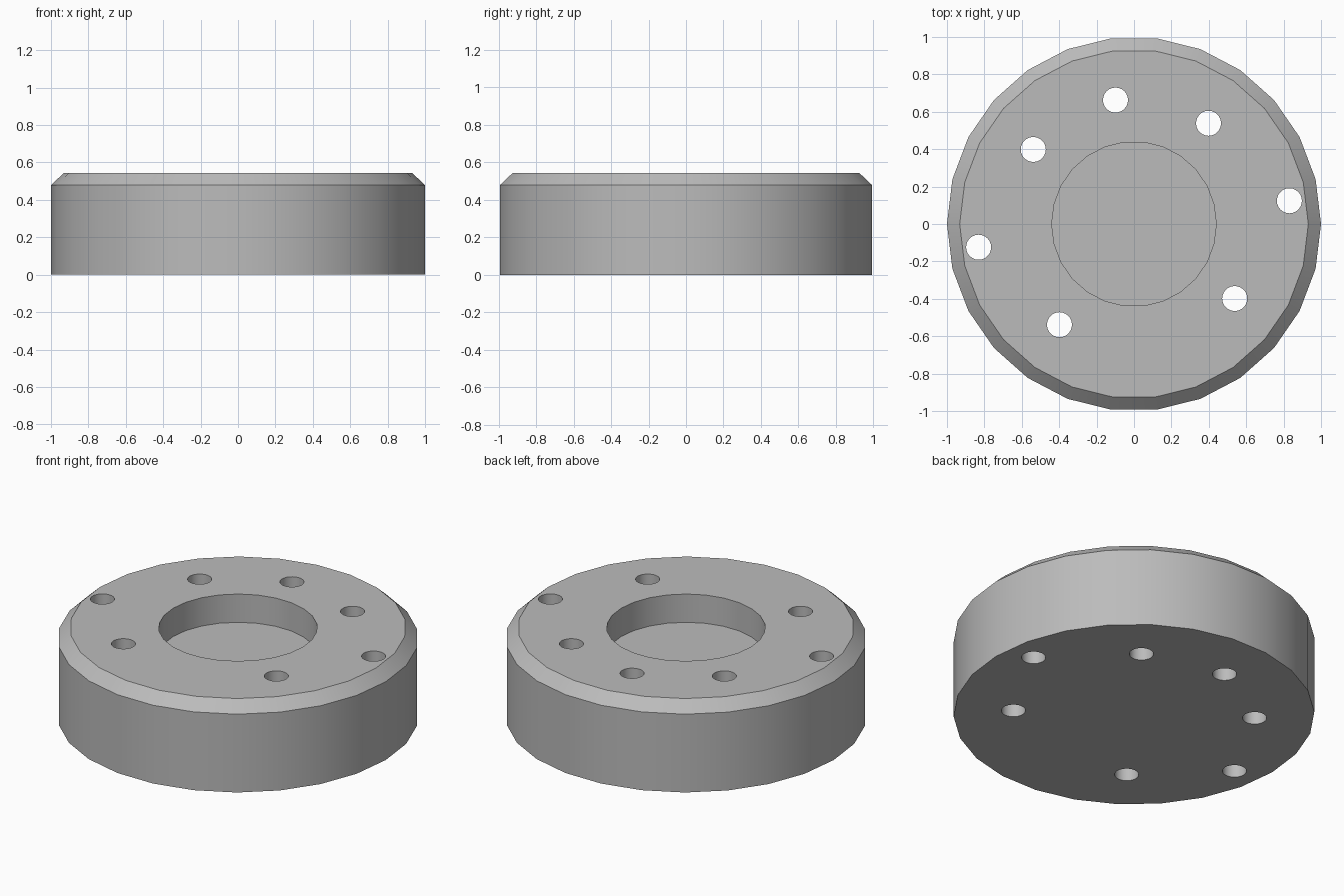
import bpy, bmesh
from math import radians, cos, sin, pi
from mathutils import Matrix

cube = bpy.data.objects.get("Cube")
if cube:
    bpy.data.objects.remove(cube, do_unlink=True)

SIDES = 26
TOP = 0.543
TURN = radians(8.5)

grey = bpy.data.materials.new("plain_grey")
grey.use_nodes = True
colour = (0.5, 0.5, 0.5, 1)
grey.diffuse_color = colour
grey.node_tree.nodes["Principled BSDF"].inputs["Base Color"].default_value = colour


def make_object(name, bm):
    mesh = bpy.data.meshes.new(name)
    bmesh.ops.recalc_face_normals(bm, faces=bm.faces)
    bm.to_mesh(mesh)
    bm.free()
    mesh.materials.append(grey)
    obj = bpy.data.objects.new(name, mesh)
    bpy.context.collection.objects.link(obj)
    return obj


# Chamfered disc with a round pocket in the top, turned from a profile
profile = [(1, 0), (1, 0.479), (0.932, TOP), (0.44, TOP), (0.44, 0.37)]
bm = bmesh.new()
rings = [[bm.verts.new((r * cos(2 * pi * i / SIDES), r * sin(2 * pi * i / SIDES), z))
          for i in range(SIDES)] for r, z in profile]
for low, high in zip(rings, rings[1:]):
    for i in range(SIDES):
        j = (i + 1) % SIDES
        bm.faces.new((low[i], low[j], high[j], high[i]))
bm.faces.new(rings[0])
bm.faces.new(rings[-1])
disc = make_object("flange_disc", bm)

# Seven through holes at eighth turns; the opposite side pair sits further out
bm = bmesh.new()
for k in range(7):
    angle = TURN + k * pi / 4 - pi / 4
    reach = 0.84 if k in (1, 5) else 0.67
    place = Matrix.Translation((reach * cos(angle), reach * sin(angle), TOP / 2))
    bmesh.ops.create_cone(bm, cap_ends=True, segments=24, radius1=0.067,
                          radius2=0.067, depth=1, matrix=place)
# the gap in the ring of holes is at the front
bmesh.ops.rotate(bm, verts=bm.verts, cent=(0, 0, 0), matrix=Matrix.Rotation(0, 3, "Z"))
cutter = make_object("hole_cutter", bm)

# Cut the holes and keep only the finished disc
bpy.ops.object.select_all(action="DESELECT")
disc.select_set(True)
bpy.context.view_layer.objects.active = disc
cut = disc.modifiers.new("holes", "BOOLEAN")
cut.operation = "DIFFERENCE"
cut.solver = "EXACT"
cut.object = cutter
bpy.ops.object.modifier_apply(modifier=cut.name)
bpy.data.objects.remove(cutter, do_unlink=True)

bpy.ops.object.shade_smooth_by_angle(angle=radians(30))
